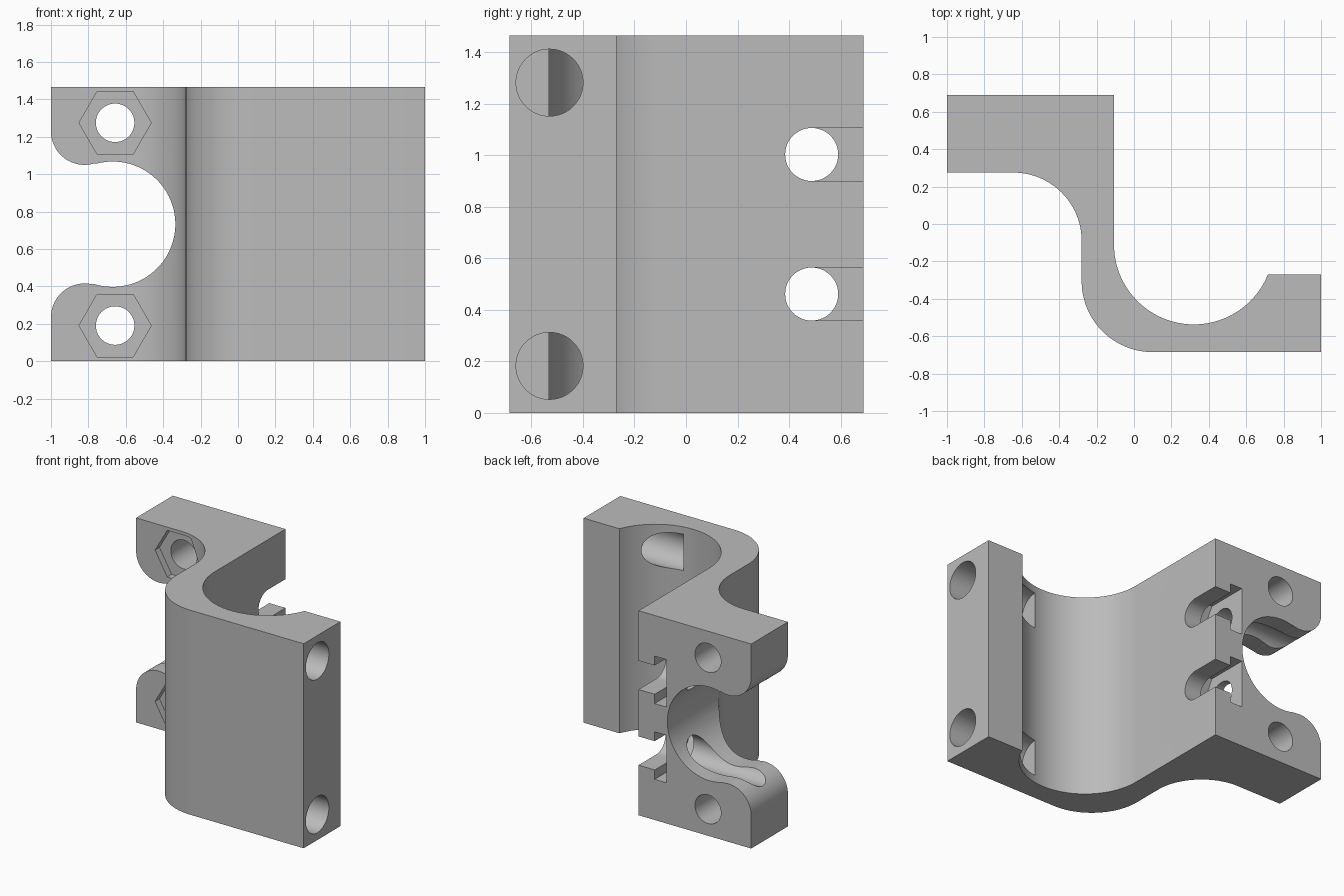
import bpy
import bmesh
from math import radians, sin, cos

if "Cube" in bpy.data.objects:
    bpy.data.objects.remove(bpy.data.objects["Cube"], do_unlink=True)

HEIGHT = 1.465
MID = HEIGHT / 2


def arc(cx, cy, r, start, end, steps=24):
    angles = [radians(start + (end - start) * i / steps) for i in range(steps + 1)]
    return [(cx + r * cos(a), cy + r * sin(a)) for a in angles]


def ring(cx, cy, r, sides=48):
    return arc(cx, cy, r, 0, 360, sides)[:-1]


def prism(name, points, axis, low, high):
    """Extrude a flat outline along the x, y or z axis."""
    place = {"x": lambda u, v, w: (w, u, v),
             "y": lambda u, v, w: (u, w, v),
             "z": lambda u, v, w: (u, v, w)}[axis]
    bm = bmesh.new()
    base = [bm.verts.new(place(u, v, low)) for u, v in points]
    top = [bm.verts.new(place(u, v, high)) for u, v in points]
    bm.faces.new(base)
    bm.faces.new(top)
    for i in range(len(points)):
        j = (i + 1) % len(points)
        bm.faces.new((base[i], base[j], top[j], top[i]))
    bmesh.ops.recalc_face_normals(bm, faces=bm.faces)
    mesh = bpy.data.meshes.new(name)
    bm.to_mesh(mesh)
    bm.free()
    obj = bpy.data.objects.new(name, mesh)
    bpy.context.collection.objects.link(obj)
    return obj


# S-shaped bracket body
outline = [(-1, 0.69), (-1, 0.275)]
outline += arc(-0.645, -0.09, 0.365, 90, 0)
outline += arc(0.1, -0.305, 0.38, 180, 270)
outline += [(1, -0.685), (1, -0.27)]
outline += arc(0.32, -0.11, 0.427, -22, -180, 48)
outline += [(-0.107, 0.69)]
body = prism("bracket_body", outline, "z", 0, HEIGHT)

# Side notch with rounded lobes
notch = [(-1.2, MID + 0.497)]
notch += arc(-0.82, MID + 0.497, 0.18, 180, 286.9)
notch += arc(-0.67, MID, 0.335, 106.9, -106.9, 64)[1:]
notch += arc(-0.82, MID - 0.497, 0.18, 73.1, 180)[1:]
notch += [(-1.2, MID - 0.497)]
cutters = [prism("notch_cutter", notch, "y", 0, 1)]

for side in (-1, 1):
    # Bolt holes with shallow hexagonal recesses on the front
    z = MID + side * 0.542
    cutters.append(prism("bolt_hole_cutter", ring(-0.657, z, 0.103), "y", 0, 1))
    cutters.append(prism("hex_recess_cutter", ring(-0.657, z, 0.193, 6), "y", 0, 0.325))

    # Blind holes running from the end face into the round channel
    z = MID + side * 0.55
    cutters.append(prism("end_hole_cutter", ring(-0.53, z, 0.13), "x", 0.39, 1.2))

    # Cross holes with T-shaped slots open at the back
    z = MID + side * 0.271
    slot = arc(0.488, z, 0.103, 90, 270) + [(0.9, z - 0.103), (0.9, z + 0.103)]
    hex_slot = arc(0.488, z, 0.196, 120, 240, 2) + [(0.9, z - 0.17), (0.9, z + 0.17)]
    cutters.append(prism("cross_hole_cutter", ring(0.488, z, 0.103), "x", -1.2, -0.3))
    cutters.append(prism("slot_cutter", slot, "x", -0.27, 0.05))
    cutters.append(prism("hex_slot_cutter", hex_slot, "x", -0.33, -0.235))

# Cut everything out of the body
bpy.ops.object.select_all(action="DESELECT")
bpy.context.view_layer.objects.active = body
body.select_set(True)
for cutter in cutters:
    cutter.hide_render = True
    mod = body.modifiers.new(cutter.name, "BOOLEAN")
    mod.operation = "DIFFERENCE"
    mod.solver = "EXACT"
    mod.object = cutter
    bpy.ops.object.modifier_apply(modifier=mod.name)
    bpy.data.objects.remove(cutter, do_unlink=True)

# Plain grey finish
grey = bpy.data.materials.new("plain_grey")
grey.use_nodes = True
colour = (0.5, 0.5, 0.5, 1)
grey.diffuse_color = colour
grey.node_tree.nodes["Principled BSDF"].inputs["Base Color"].default_value = colour
body.data.materials.clear()
body.data.materials.append(grey)
bpy.ops.object.shade_smooth_by_angle(angle=radians(30))
